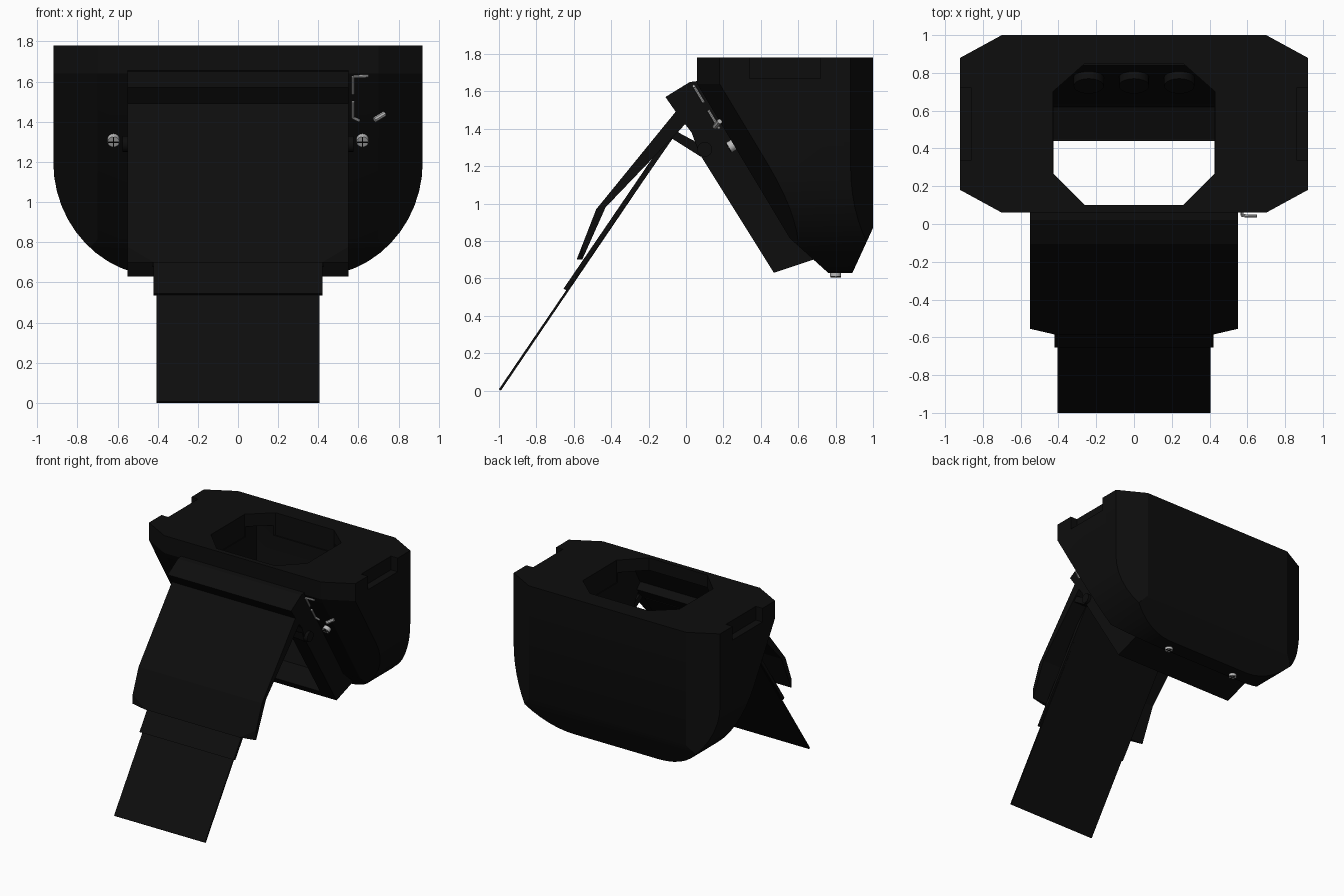
import bpy, bmesh, math
from mathutils import Vector

if "Cube" in bpy.data.objects:
    bpy.data.objects.remove(bpy.data.objects["Cube"])


def material(name, value, rough):
    m = bpy.data.materials.new(name)
    m.use_nodes = True
    color = (value, value, value, 1)
    m.diffuse_color = color
    node = m.node_tree.nodes["Principled BSDF"]
    node.inputs["Base Color"].default_value = color
    node.inputs["Roughness"].default_value = rough
    return m


BLACK = material("matte black", 0.004, 0.6)
METAL = material("light metal", 0.5, 0.5)


def finish(name, bm, mat=BLACK):
    bmesh.ops.recalc_face_normals(bm, faces=bm.faces)
    mesh = bpy.data.meshes.new(name)
    bm.to_mesh(mesh)
    bm.free()
    mesh.materials.append(mat)
    ob = bpy.data.objects.new(name, mesh)
    bpy.context.collection.objects.link(ob)
    return ob


def prism(points, axis, low, high):
    """Extrude a 2D outline along x, y or z."""
    bm = bmesh.new()
    verts = []
    for p in points:
        co = list(p)
        co.insert(axis, low)
        verts.append(bm.verts.new(co))
    face = bm.faces.new(verts)
    out = bmesh.ops.extrude_face_region(bm, geom=[face])
    move = Vector((0, 0, 0))
    move[axis] = high - low
    bmesh.ops.translate(bm, vec=move, verts=[v for v in out["geom"] if isinstance(v, bmesh.types.BMVert)])
    return bm


def trim(bm, point, normal):
    """Cut off everything on the normal's side and cap the cut."""
    out = bmesh.ops.bisect_plane(bm, geom=bm.verts[:] + bm.edges[:] + bm.faces[:],
                                 plane_co=point, plane_no=normal, clear_outer=True)
    edges = [e for e in out["geom_cut"] if isinstance(e, bmesh.types.BMEdge)]
    if edges:
        bmesh.ops.holes_fill(bm, edges=edges)


def subtract(ob, cutter):
    mod = ob.modifiers.new("cut", 'BOOLEAN')
    mod.operation = 'DIFFERENCE'
    mod.solver = 'EXACT'
    mod.object = cutter
    bpy.context.view_layer.objects.active = ob
    bpy.ops.object.modifier_apply(modifier=mod.name)


def rod(name, a, b, radius, mat, sides=12):
    a, b = Vector(a), Vector(b)
    bm = bmesh.new()
    bmesh.ops.create_cone(bm, cap_ends=True, segments=sides, radius1=radius,
                          radius2=radius, depth=(b - a).length)
    bm.transform((b - a).to_track_quat('Z', 'Y').to_matrix().to_4x4())
    bmesh.ops.translate(bm, vec=(a + b) / 2, verts=bm.verts)
    return finish(name, bm, mat)


# Main housing: rounded U section trimmed by slopes and chamfers
arc = [(0.38 + 0.54 * math.cos(i * math.pi / 24), 1.2 - 0.57 * math.sin(i * math.pi / 24))
       for i in range(13)]
half = [(0.92, 1.78)] + arc
bm = prism(half + [(-x, z) for x, z in reversed(half)], 1, -0.6, 1.0)
trim(bm, (0, 0.06, 1.64), (0, -1, -0.6))
trim(bm, (0, 0.06, 1.64), (0, -1, 0))
trim(bm, (0, 1, 0.87), (0, 0.24, -0.11))
trim(bm, (0, 0.76, 0.63), (0, -0.09, -0.1))
for s in (-1, 1):
    trim(bm, (s * 0.7, 1, 1), (s * 0.12, 0.22, 0))
    trim(bm, (s * 0.7, 0.06, 1.64), (s * 0.12, -0.22, 0))
    trim(bm, (s * 0.7, 0.06, 1.64), (s * 0.12, -0.22, -0.132))
housing = finish("housing", bm)

# Slanted front frame with its top cap
frame = finish("front_frame", prism(
    [(-0.11, 1.57), (0.02, 1.65), (0.1, 1.66), (0.68, 0.7), (0.47, 0.63),
     (0.07, 1.27), (0.03, 1.38), (-0.04, 1.47)], 0, -0.55, 0.55))

# Open passage: octagonal mouth on top, chute leading out of the front
mouth = [(0.43, 0.27), (0.43, 0.7), (0.26, 0.85), (-0.26, 0.85),
         (-0.43, 0.7), (-0.43, 0.27), (-0.26, 0.1), (0.26, 0.1)]
cutters = [
    finish("mouth_cutter", prism(mouth, 2, 1.6, 2)),
    finish("chute_cutter", prism(
        [(0.08, 1.68), (0.84, 1.68), (0.84, 1.3), (0.62, 0.74), (0.45, 0.68),
         (0.2, 0.68), (-0.2, 1.4), (-0.02, 1.5)], 0, -0.425, 0.425))]
for c in cutters:
    subtract(housing, c)
    subtract(frame, c)

# Shallow grips in the upper side edges
for s in (-1, 1):
    x0, x1 = sorted((s * 0.86, s * 1.0))
    grip = finish("grip_cutter", prism([(0.34, 1.67), (0.72, 1.67), (0.72, 2), (0.34, 2)], 0, x0, x1))
    subtract(housing, grip)
    cutters.append(grip)
for c in cutters:
    bpy.data.objects.remove(c)

# Sockets on the rear wall of the passage
for x in (-0.24, 0, 0.24):
    rod("rear_socket", (x, 0.8, 1.13), (x, 0.73, 1.17), 0.08, BLACK, 20)

# Outer flap, bent near its lower end
bm = prism([(-0.04, 1.51), (-0.48, 0.97), (-0.585, 0.7), (-0.555, 0.7),
            (-0.43, 0.98), (0.02, 1.45)], 0, -0.55, 0.55)
for s in (-1, 1):
    trim(bm, (s * 0.42, -0.585, 0.7), (s * 0.03, -0.13, 0))
finish("outer_flap", bm)

# Tongue and its thicker holder
finish("tongue_holder", prism(
    [(-0.1, 1.36), (-0.655, 0.545), (-0.635, 0.535), (-0.07, 1.35)], 0, -0.42, 0.42))
finish("tongue", prism(
    [(-0.2, 1.185), (-1, 0.008), (-0.99, 0), (-0.19, 1.178)], 0, -0.405, 0.405))

# Hinge arms and pivots
for s in (-1, 1):
    x0, x1 = sorted((s * 0.44, s * 0.54))
    finish("hinge_arm", prism(
        [(-0.11, 1.37), (-0.05, 1.44), (-0.04, 1.38), (0.09, 1.31), (0.08, 1.25)], 0, x0, x1))
    rod("hinge_pivot", (s * 0.53, 0.1, 1.29), (s * 0.575, 0.1, 1.29), 0.04, BLACK, 16)


# Cross-head screws
def screw(name, at, direction):
    at, d = Vector(at), Vector(direction).normalized()
    tip = at + d * 0.03
    rod(name, at - d * 0.02, tip, 0.03, METAL, 16)
    side = Vector((1, 0, 0))
    for v in (side, d.cross(side)):
        rod(name + "_slot", tip - v * 0.028, tip + v * 0.028, 0.004, BLACK, 6)


for s in (-1, 1):
    screw("front_screw", (s * 0.62, 0.255, 1.315), (0, -1, -0.6))
    screw("bottom_screw", (s * 0.32, 0.8, 0.64), (0, 0, -1))


# Wire clip on the left of the front slope
def on_slope(x, z):
    return (x, 0.035 + 0.6 * (1.64 - z), z)


path = [[(0.65, 1.628), (0.575, 1.625)], [(0.573, 1.625), (0.573, 1.54)],
        [(0.573, 1.5), (0.573, 1.42)], [(0.573, 1.42), (0.605, 1.405)]]
for a, b in path:
    rod("wire_clip", on_slope(*a), on_slope(*b), 0.008, METAL, 8)
rod("wire_clip_end", (0.68, 0.155, 1.41), (0.73, 0.18, 1.44), 0.014, METAL, 8)

# Smooth the rounded parts, keep the edges sharp
bpy.ops.object.select_all(action='DESELECT')
for ob in bpy.context.collection.objects:
    if ob.type == 'MESH' and ob.name.startswith(("housing", "front_screw", "bottom_screw", "hinge_pivot", "rear_socket")):
        ob.select_set(True)
bpy.context.view_layer.objects.active = housing
bpy.ops.object.shade_smooth_by_angle(angle=math.radians(25))
